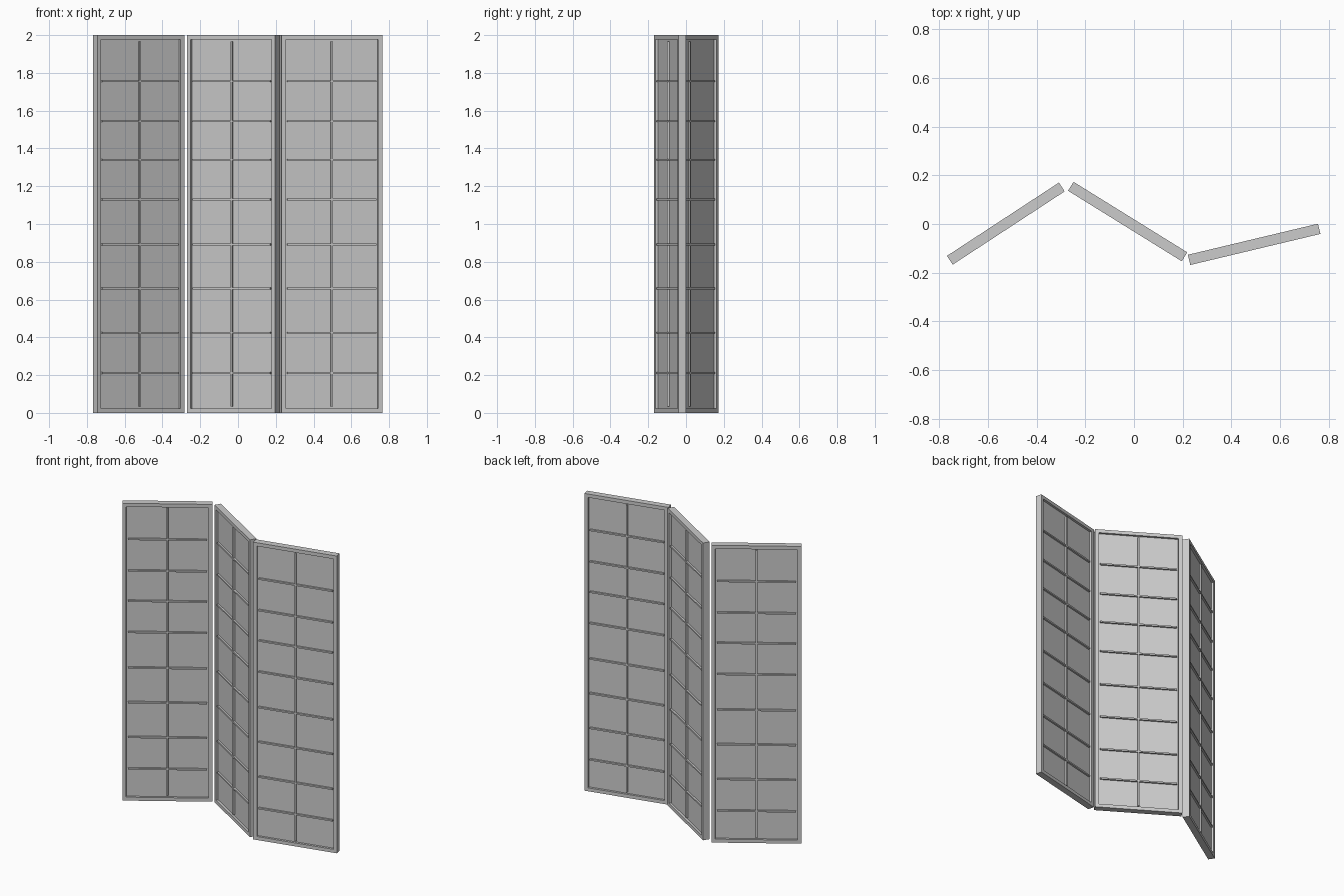
import bpy, bmesh, math
from mathutils import Matrix, Vector

cube = bpy.data.objects.get("Cube")
if cube:
    bpy.data.objects.remove(cube, do_unlink=True)

HEIGHT, WIDTH, THICK = 2.0, 0.549, 0.043
BORDER, RECESS, BAR = 0.033, 0.015, 0.01
BAR_HEIGHTS = [0.212, 0.424, 0.658, 0.891, 1.13, 1.34, 1.544, 1.756]

grey = bpy.data.materials.new("light_grey")
grey.use_nodes = True
colour = (0.6, 0.6, 0.6, 1)
grey.diffuse_color = colour
grey.node_tree.nodes["Principled BSDF"].inputs["Base Color"].default_value = colour


def add_box(bm, size, centre):
    matrix = Matrix.Translation(centre) @ Matrix.Diagonal((*size, 1))
    bmesh.ops.create_cube(bm, size=1, matrix=matrix)


def finish(bm, name, placement):
    mesh = bpy.data.meshes.new(name)
    bm.to_mesh(mesh)
    bm.free()
    mesh.materials.append(grey)
    obj = bpy.data.objects.new(name, mesh)
    obj.matrix_world = placement
    bpy.context.collection.objects.link(obj)


def screen_panel(name, left_end, right_end):
    """Upright panel between the midpoints of its two narrow ends."""
    a, b = Vector(left_end), Vector(right_end)
    mid, run = (a + b) / 2, b - a
    placement = (Matrix.Translation((mid.x, mid.y, 0))
                 @ Matrix.Rotation(math.atan2(run.y, run.x), 4, "Z"))

    # Frame and pane: a slab with both broad faces inset and sunk
    bm = bmesh.new()
    add_box(bm, (WIDTH, THICK, HEIGHT), (0, 0, HEIGHT / 2))
    bm.normal_update()
    broad = [f for f in bm.faces if abs(f.normal.y) > 0.9]
    bmesh.ops.inset_individual(bm, faces=broad, thickness=BORDER)
    bmesh.ops.inset_individual(bm, faces=broad, thickness=0, depth=-RECESS)
    finish(bm, name + "_frame", placement)

    # Lattice bars, standing proud of the pane on both sides
    bm = bmesh.new()
    add_box(bm, (BAR, THICK - 0.008, HEIGHT - 2 * BORDER), (0, 0, HEIGHT / 2))
    for z in BAR_HEIGHTS:
        add_box(bm, (WIDTH - 2 * BORDER, THICK - 0.007, BAR), (0, 0, z))
    finish(bm, name + "_lattice", placement)


screen_panel("right_panel", (-0.756, -0.149), (-0.296, 0.152))
screen_panel("middle_panel", (-0.26, 0.155), (0.208, -0.135))
screen_panel("left_panel", (0.227, -0.147), (0.759, -0.02))
